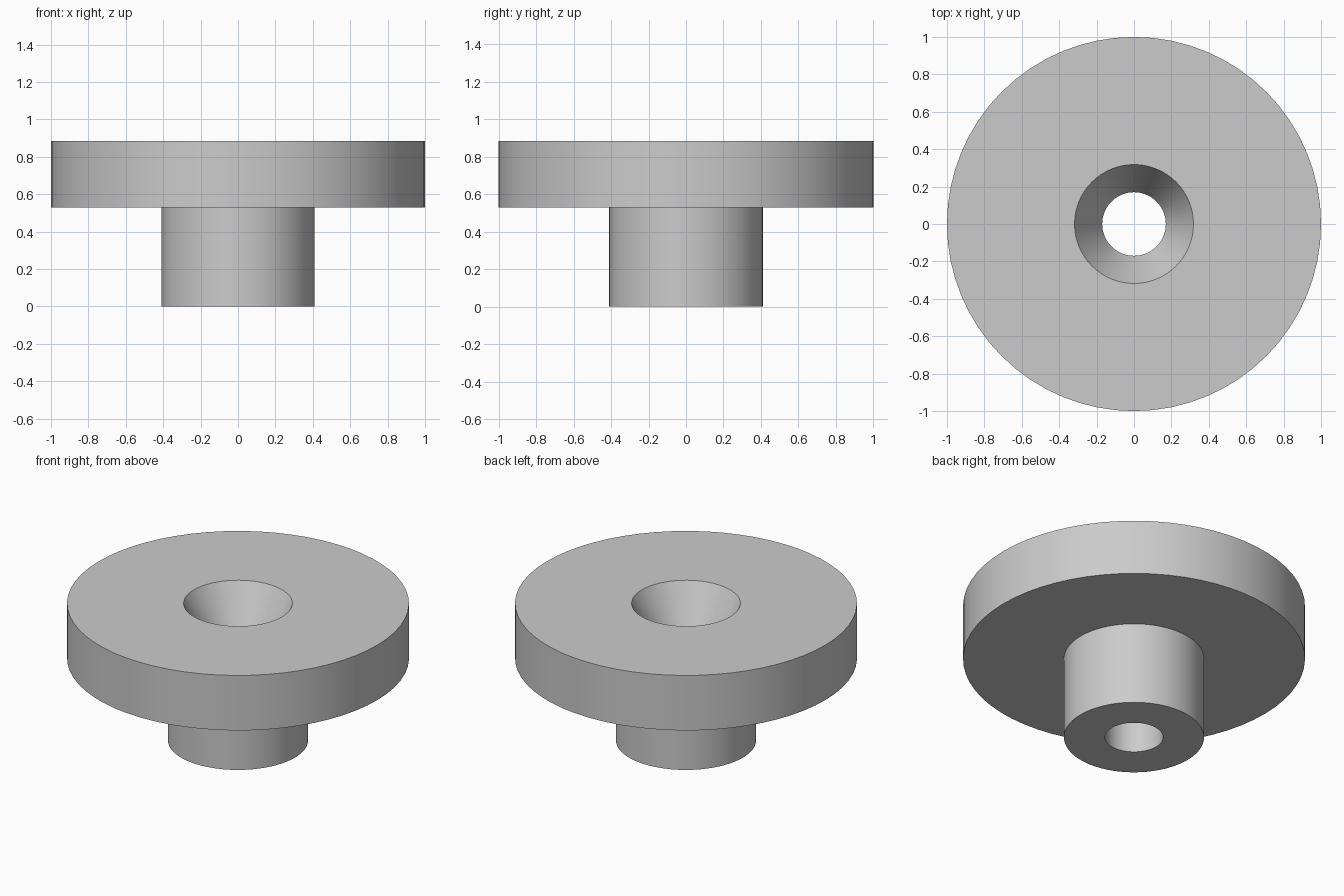
import bpy
import bmesh
import math

cube = bpy.data.objects.get("Cube")
if cube:
    bpy.data.objects.remove(cube, do_unlink=True)

SEGMENTS = 64
HEIGHT = 0.885         # top of the flange
FLANGE_BOTTOM = 0.53
FLANGE_R, BOSS_R = 1.0, 0.41
BORE_R, SINK_R = 0.17, 0.318
SINK_DEPTH = 0.27

# Plain grey material
grey = bpy.data.materials.new("light grey")
grey.use_nodes = True
colour = (0.6, 0.6, 0.6, 1)
grey.diffuse_color = colour
grey.node_tree.nodes["Principled BSDF"].inputs["Base Color"].default_value = colour

# Closed half section: boss, flange, countersink and bore
profile = [
    (BORE_R, 0),
    (BOSS_R, 0),
    (BOSS_R, FLANGE_BOTTOM),
    (FLANGE_R, FLANGE_BOTTOM),
    (FLANGE_R, HEIGHT),
    (SINK_R, HEIGHT),
    (BORE_R, HEIGHT - SINK_DEPTH),
]

# Turn the section around the z axis
bm = bmesh.new()
ring = [bm.verts.new((r, 0, z)) for r, z in profile]
edges = [bm.edges.new((a, b)) for a, b in zip(ring, ring[1:] + ring[:1])]
bmesh.ops.spin(bm, geom=ring + edges, cent=(0, 0, 0), axis=(0, 0, 1),
               angle=math.tau, steps=SEGMENTS, use_merge=True)
bmesh.ops.remove_doubles(bm, verts=bm.verts[:], dist=0.0001)
bmesh.ops.recalc_face_normals(bm, faces=bm.faces[:])

mesh = bpy.data.meshes.new("flanged_bushing")
bm.to_mesh(mesh)
bm.free()
mesh.materials.append(grey)
bushing = bpy.data.objects.new("flanged_bushing", mesh)
bpy.context.collection.objects.link(bushing)

# Smooth walls with crisp rims
bpy.ops.object.select_all(action='DESELECT')
bushing.select_set(True)
bpy.context.view_layer.objects.active = bushing
bpy.ops.object.shade_smooth_by_angle(angle=math.radians(20))
